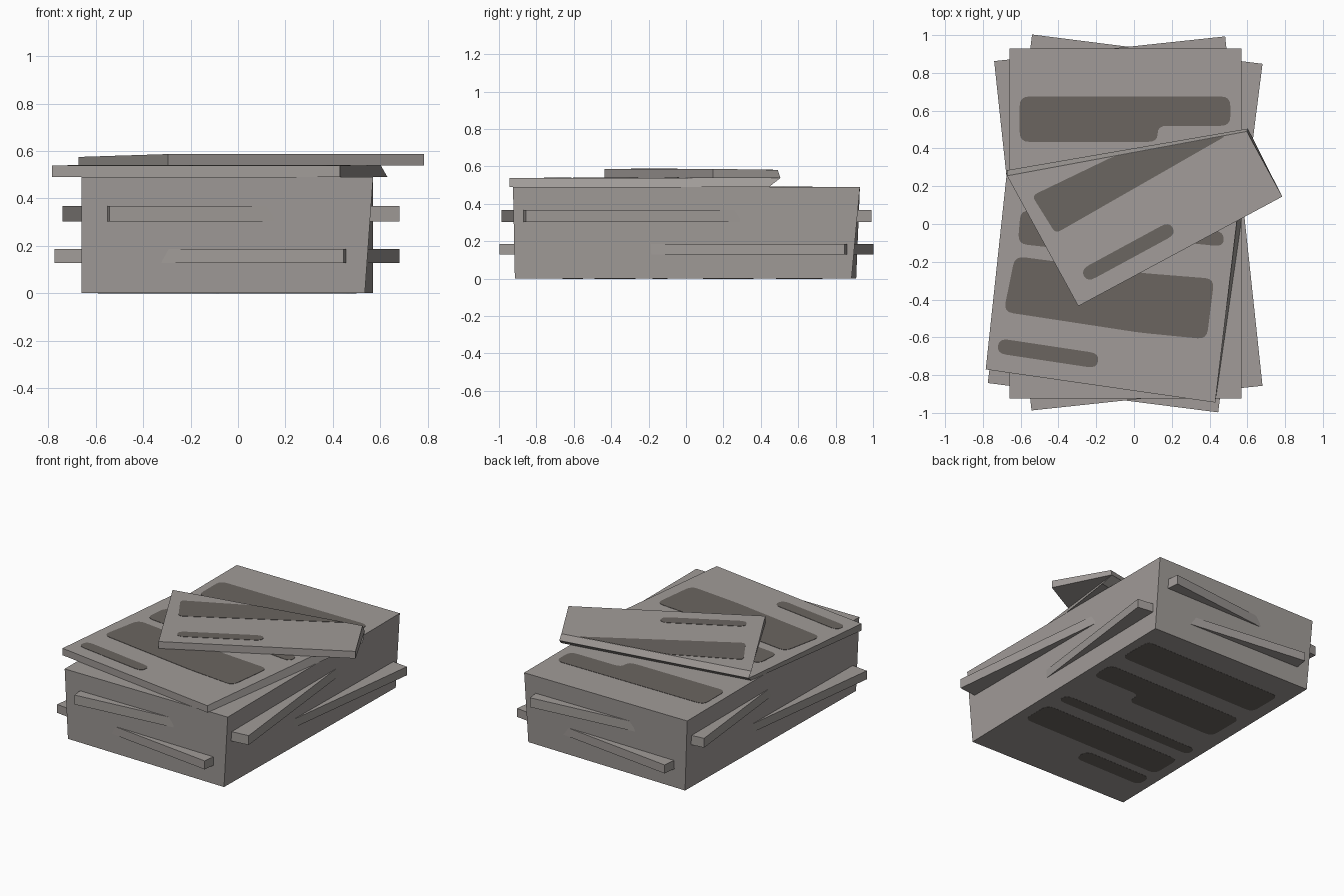
import bpy, bmesh, math
from mathutils import Vector

if "Cube" in bpy.data.objects:
    bpy.data.objects.remove(bpy.data.objects["Cube"])


def material(name, rgb):
    m = bpy.data.materials.new(name)
    m.diffuse_color = (*rgb, 1)
    m.use_nodes = True
    m.node_tree.nodes["Principled BSDF"].inputs["Base Color"].default_value = m.diffuse_color
    return m


PAPER = material("warm_grey_paper", (0.355, 0.33, 0.315))
PRINT = material("dark_grey_print", (0.145, 0.13, 0.118))


def prism(name, bottom, top, mat):
    """Solid between two matching counter-clockwise outlines."""
    bm = bmesh.new()
    lo = [bm.verts.new(p) for p in bottom]
    hi = [bm.verts.new(p) for p in top]
    n = len(lo)
    bm.faces.new(lo[::-1])
    bm.faces.new(hi)
    for i in range(n):
        j = (i + 1) % n
        bm.faces.new((lo[i], lo[j], hi[j], hi[i]))
    bmesh.ops.recalc_face_normals(bm, faces=bm.faces)
    me = bpy.data.meshes.new(name)
    bm.to_mesh(me)
    bm.free()
    me.materials.append(mat)
    ob = bpy.data.objects.new(name, me)
    bpy.context.collection.objects.link(ob)
    return ob


def at(points, z):
    return [(x, y, z) for x, y in points]


def rounded(points, r, steps=4):
    """Round the corners of a polygon with quadratic arcs."""
    out, n = [], len(points)
    for i in range(n):
        p = Vector(points[i])
        a, b = Vector(points[i - 1]) - p, Vector(points[(i + 1) % n]) - p
        a = p + a.normalized() * min(r, a.length * 0.49)
        b = p + b.normalized() * min(r, b.length * 0.49)
        for k in range(steps + 1):
            t = k / steps
            out.append(tuple(a * (1 - t) ** 2 + p * 2 * t * (1 - t) + b * t * t))
    return out


def printed(name, points, z, r=0.05):
    """Thin printed patch lying on a surface; z is a height function."""
    pts = rounded(points, r)
    prism(name, [(x, y, z(x, y) - 0.002) for x, y in pts],
          [(x, y, z(x, y) + 0.002) for x, y in pts], PRINT)


def rect(x0, x1, y0, y1):
    return [(x0, y0), (x1, y0), (x1, y1), (x0, y1)]


def bar(p, q, w):
    """Four-cornered strip from p to q of width w."""
    p, q = Vector(p), Vector(q)
    d = (q - p).normalized()
    s = Vector((-d.y, d.x)) * w / 2
    return [tuple(v) for v in (p - s, q - s, q + s, p + s)]


# main stack, its base twisted very slightly
prism("paper_stack",
      at([(0.535, -0.915), (0.57, 0.885), (-0.63, 0.91), (-0.66, -0.89)], 0),
      at([(0.57, -0.925), (0.57, 0.93), (-0.66, 0.93), (-0.66, -0.925)], 0.49), PAPER)

# two crooked papers sticking out of the stack
for name, (cx, cy), ang, z0, z1 in (
        ("crooked_paper_upper", (-0.03, 0.003), 6.1, 0.303, 0.367),
        ("crooked_paper_lower", (-0.047, 0.003), -7.25, 0.128, 0.186)):
    c, s = math.cos(math.radians(ang)), math.sin(math.radians(ang))
    pts = [(cx + x * c - y * s, cy + x * s + y * c)
           for x, y in rect(-0.615, 0.615, -0.93, 0.93)]
    prism(name, at(pts, z0), at(pts, z1), PAPER)

# folded paper on top: base sheet with slanted back edge
front = [(-0.785, -0.77), (0.43, -0.945)]
crease = [(0.603, 0.505), (-0.672, 0.285)]
prism("folded_paper_base", at(front + [(0.63, 0.445), (-0.645, 0.22)], 0.491),
      at(front + crease, 0.538), PAPER)

# flap turned over along the crease
A, B = Vector((-0.295, -0.435)), Vector((0.785, 0.145))
U = (B - A).normalized()


def flap_z(x, y):
    return 0.587 - 0.0154 * (Vector((x, y)) - A).dot(Vector((-U.y, U.x)))


edge = [tuple(A), tuple(B)]
flap_top = edge + [(0.597, 0.49), (-0.672, 0.255)]
prism("folded_paper_flap", at(edge + crease, 0.5385),
      [(x, y, flap_z(x, y)) for x, y in flap_top], PAPER)

# printed patches on the stack top
printed("stack_headline", [(-0.605, 0.435), (0.125, 0.435), (0.125, 0.52),
                           (0.51, 0.52), (0.51, 0.675), (-0.605, 0.675)],
        lambda x, y: 0.49)

# printed patches on the folded base
base_z = lambda x, y: 0.538
printed("base_picture", [(-0.69, -0.465), (0.03, -0.575), (0.385, -0.61),
                         (0.425, -0.29), (0.05, -0.26), (-0.63, -0.17)], base_z)
printed("base_caption", bar((-0.72, -0.645), (-0.19, -0.725), 0.08), base_z)
printed("base_column", [(-0.615, -0.105), (-0.2, -0.15), (-0.1, -0.06),
                        (0.475, -0.12), (0.475, -0.04), (-0.6, 0.075)], base_z)

# printed patches on the flap
printed("flap_picture", [(-0.54, 0.15), (-0.415, -0.05), (0.49, 0.468),
                         (-0.11, 0.357)], flap_z, 0.03)
printed("flap_caption", bar((-0.265, -0.275), (0.205, -0.02), 0.075), flap_z)

# printed patches under the stack
under_z = lambda x, y: 0.0016 - 0.0005
for name, pts in (
        ("under_picture", rect(-0.55, 0.5, 0.48, 0.73)),
        ("under_headline", [(-0.55, 0.09), (0.12, 0.09), (0.12, 0.19),
                            (0.49, 0.19), (0.49, 0.36), (-0.55, 0.36)]),
        ("under_line", rect(-0.58, 0.46, -0.18, -0.1)),
        ("under_column", rect(-0.58, 0.47, -0.49, -0.27)),
        ("under_caption", rect(-0.59, -0.08, -0.66, -0.55))):
    printed(name, pts, under_z)
